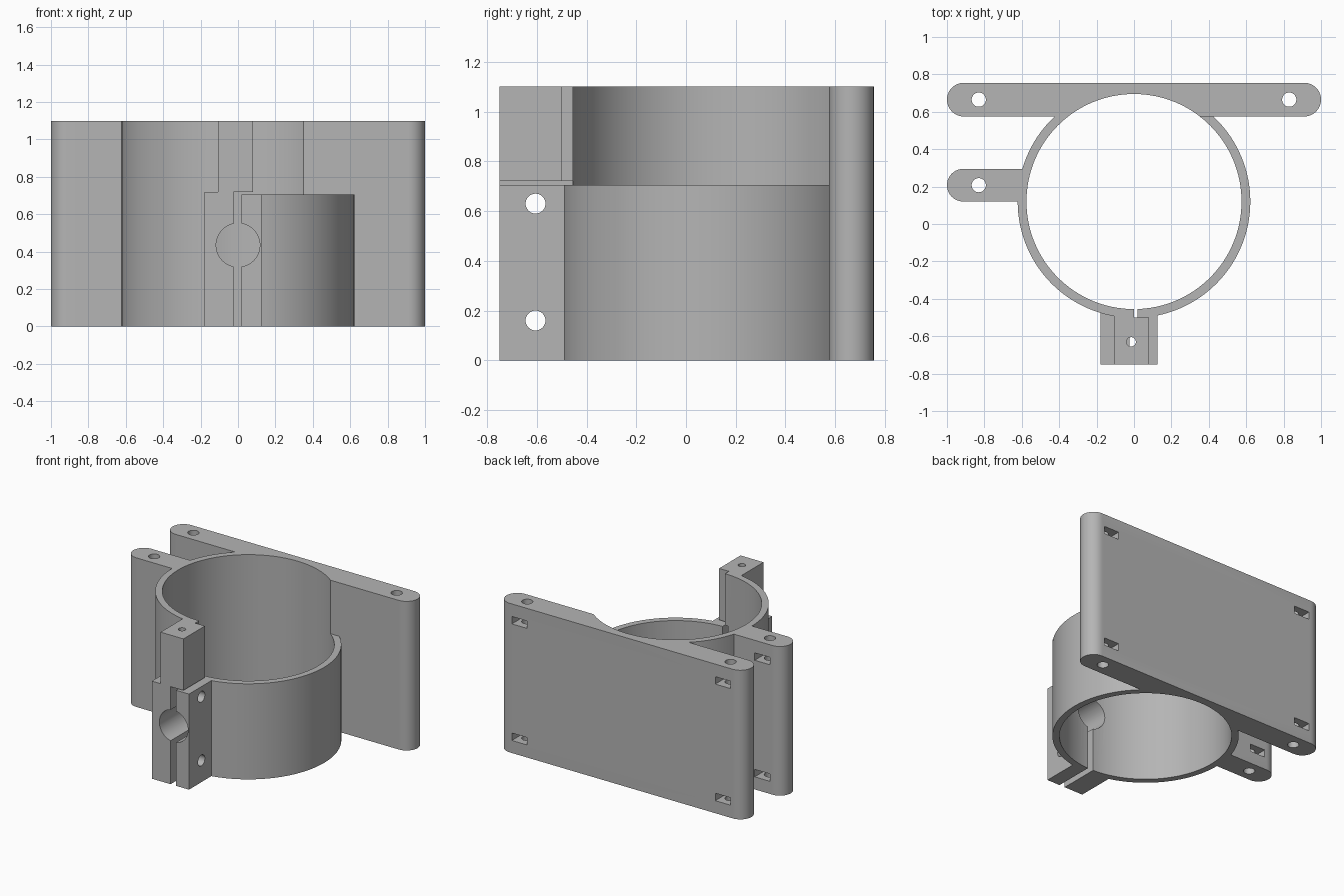
import bpy
import bmesh
from math import pi, cos, sin, radians
from mathutils import Matrix

cube = bpy.data.objects.get("Cube")
if cube:
    bpy.data.objects.remove(cube, do_unlink=True)

HEIGHT = 1.1
LOW = 0.705          # height of the lowered half
JAW = 0.72           # height of the tall jaw
CY = 0.12            # ring centre in y
R_OUT, R_IN = 0.622, 0.575

# One plain grey plastic
grey = bpy.data.materials.new("matte_grey")
grey.use_nodes = True
colour = (0.46, 0.46, 0.46, 1)
grey.diffuse_color = colour
grey.node_tree.nodes["Principled BSDF"].inputs["Base Color"].default_value = colour


def make(name, bm):
    bmesh.ops.recalc_face_normals(bm, faces=bm.faces)
    mesh = bpy.data.meshes.new(name)
    bm.to_mesh(mesh)
    bm.free()
    mesh.materials.append(grey)
    obj = bpy.data.objects.new(name, mesh)
    bpy.context.collection.objects.link(obj)
    return obj


def prism(name, points, z0, z1):
    """Extrude a flat outline upward."""
    bm = bmesh.new()
    face = bm.faces.new([bm.verts.new((x, y, z0)) for x, y in points])
    top = bmesh.ops.extrude_face_region(bm, geom=[face])["geom"]
    verts = [v for v in top if isinstance(v, bmesh.types.BMVert)]
    bmesh.ops.translate(bm, vec=(0, 0, z1 - z0), verts=verts)
    return make(name, bm)


def box(name, x0, x1, y0, y1, z0, z1):
    return prism(name, [(x0, y0), (x1, y0), (x1, y1), (x0, y1)], z0, z1)


def arc(cx, cy, r, start, end, steps):
    angles = [radians(start + (end - start) * i / steps) for i in range(steps + 1)]
    return [(cx + r * cos(a), cy + r * sin(a)) for a in angles]


def rod(name, centre, r, length, axis="Z", sides=32):
    bm = bmesh.new()
    turn = {"X": Matrix.Rotation(pi / 2, 4, "Y"),
            "Y": Matrix.Rotation(pi / 2, 4, "X"),
            "Z": Matrix.Identity(4)}[axis]
    bmesh.ops.create_cone(bm, cap_ends=True, segments=sides, radius1=r, radius2=r,
                          depth=length, matrix=Matrix.Translation(centre) @ turn)
    return make(name, bm)


def combine(obj, other, operation):
    """Apply a boolean and discard the helper."""
    other.hide_render = True
    mod = obj.modifiers.new("bool", "BOOLEAN")
    mod.operation = operation
    mod.solver = "EXACT"
    mod.object = other
    bpy.context.view_layer.objects.active = obj
    bpy.ops.object.modifier_apply(modifier=mod.name)
    bpy.data.objects.remove(other, do_unlink=True)


def cut(obj, other):
    combine(obj, other, "DIFFERENCE")


def join(obj, other):
    combine(obj, other, "UNION")


# Ring, tall on one half and lowered on the other
body = rod("clamp_bracket", (0, CY, HEIGHT / 2), R_OUT, HEIGHT, sides=128)
cut(body, box("lowered_half", 0, 1, -1, 0.65, LOW, 2))

# Mounting plate with rounded ends
r = 0.09
py = 0.665
join(body, prism("mounting_plate",
                 arc(1 - r, py, r, -90, 90, 20) + arc(r - 1, py, r, 90, 270, 20), 0, HEIGHT))

# Side ear with one rounded end
er = 0.0875
ey = 0.2075
join(body, prism("side_ear", [(-0.58, ey - er), (-0.58, ey + er)]
                 + arc(er - 1, ey, er, 90, 270, 20), 0, HEIGHT))

# Clamp jaws
join(body, box("left_jaw", 0.02, 0.125, -0.75, -0.46, 0, LOW))
join(body, box("right_jaw", -0.178, -0.025, -0.75, -0.46, 0, JAW))

# Main bore and the slot between the jaws
cut(body, rod("main_bore", (0, CY, HEIGHT / 2), R_IN, 2, sides=128))
cut(body, box("jaw_slot", -0.025, 0.02, -1, -0.3, -1, JAW))

# Upper block, tied into the tall half of the ring
block = prism("upper_block", [(-0.107, -0.75), (0.08, -0.75), (0.08, -0.5),
                              (0, -0.5), (0, -0.47), (-0.107, -0.47)], JAW, HEIGHT)
cut(block, rod("block_hole", (-0.015, -0.63, 1), 0.025, 1))
join(body, block)

# Cross hole through the jaws and the two bolt holes
cut(body, rod("jaw_bore", (0, -0.6, 0.435), 0.117, 0.6, "Y", 48))
for z in (0.16, 0.63):
    cut(body, rod("bolt_hole", (0, -0.605, z), 0.04, 1, "X"))

# Vertical screw holes, each with two nut pockets opening to the back
for x, y, half in ((-0.83, py, r), (0.83, py, r), (-0.83, ey, er)):
    cut(body, rod("screw_hole", (x, y, HEIGHT / 2), 0.038, 2))
    for z in (0.12, 0.98):
        w, h = 0.0625, 0.0275
        tip = [(x - w, y + half + 0.05), (x - w, y - w * 0.58), (x, y - w * 1.15),
               (x + w, y - w * 0.58), (x + w, y + half + 0.05)]
        cut(body, prism("nut_pocket", tip, z - h, z + h))

# Smooth curved walls, crisp edges
bpy.ops.object.select_all(action="DESELECT")
body.select_set(True)
bpy.context.view_layer.objects.active = body
bpy.ops.object.shade_smooth_by_angle(angle=radians(25))
